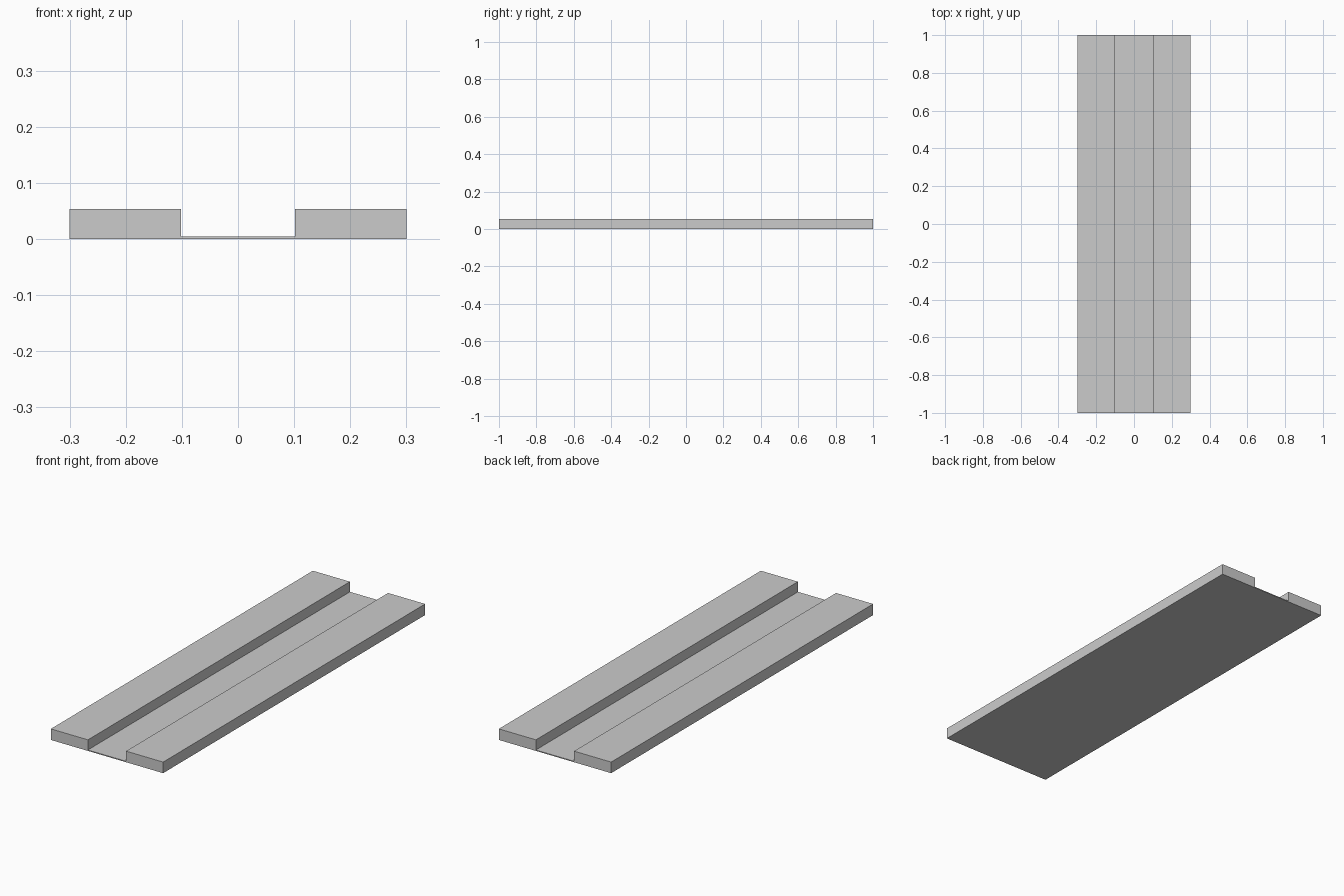
import bpy
import bmesh

if "Cube" in bpy.data.objects:
    bpy.data.objects.remove(bpy.data.objects["Cube"])

LENGTH = 2.0
HALF_WIDTH, HALF_GROOVE = 0.3, 0.102
TOP, FLOOR = 0.0535, 0.0045

# Right half of the channel cross-section, mirrored to the left
right = [(HALF_WIDTH, 0), (HALF_WIDTH, TOP), (HALF_GROOVE, TOP), (HALF_GROOVE, FLOOR)]
profile = right + [(-x, z) for x, z in reversed(right)]

# Grooved plank: profile extruded along y
bm = bmesh.new()
face = bm.faces.new([bm.verts.new((x, -LENGTH / 2, z)) for x, z in profile])
ext = bmesh.ops.extrude_face_region(bm, geom=[face], use_keep_orig=True)
verts = [v for v in ext["geom"] if isinstance(v, bmesh.types.BMVert)]
bmesh.ops.translate(bm, verts=verts, vec=(0, LENGTH, 0))
bmesh.ops.recalc_face_normals(bm, faces=bm.faces)

mesh = bpy.data.meshes.new("grooved_plank")
bm.to_mesh(mesh)
bm.free()
bpy.context.collection.objects.link(bpy.data.objects.new("grooved_plank", mesh))
